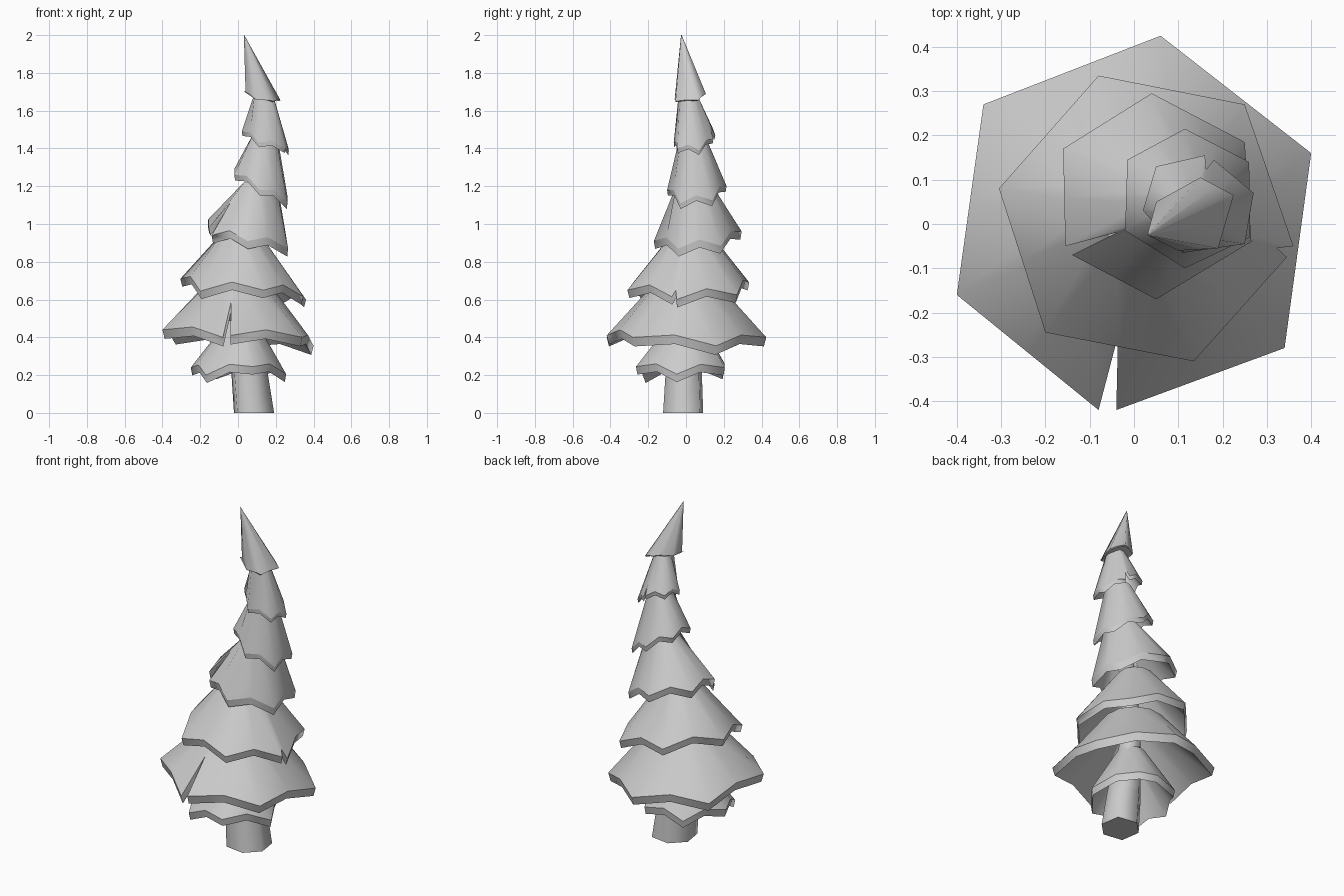
import bpy, bmesh
from math import cos, sin, pi
from mathutils import Vector

cube = bpy.data.objects.get("Cube")
if cube:
    bpy.data.objects.remove(cube, do_unlink=True)

grey = bpy.data.materials.new("plain_grey")
grey.use_nodes = True
colour = (0.6, 0.6, 0.6, 1)
grey.diffuse_color = colour
grey.node_tree.nodes["Principled BSDF"].inputs["Base Color"].default_value = colour


def loft(name, rings):
    """Smooth skin through rings of equal length, with sharp ring edges and capped ends."""
    bm = bmesh.new()
    loops = [[bm.verts.new(p) for p in ring] for ring in rings]
    count = len(loops[0])
    for low, high in zip(loops, loops[1:]):
        for i in range(count):
            j = (i + 1) % count
            bm.faces.new((low[i], low[j], high[j], high[i]))
    bm.faces.new(loops[0])
    bm.faces.new(loops[-1])
    bmesh.ops.recalc_face_normals(bm, faces=bm.faces)
    for face in bm.faces:
        face.smooth = True
    for loop in loops:
        for a, b in zip(loop, loop[1:] + loop[:1]):
            bm.edges.get((a, b)).smooth = False
    mesh = bpy.data.meshes.new(name)
    bm.to_mesh(mesh)
    bm.free()
    mesh.materials.append(grey)
    bpy.context.collection.objects.link(bpy.data.objects.new(name, mesh))


def tier(name, centre, radius, corners, raise_mid=0.035, lip=0.042, depth=0.05, cut=0.6):
    """Drooping skirt: pointed corners, raised edge middles and a split
    wherever two neighbouring corners almost touch."""
    centre = Vector(centre)

    def collar(p, r):
        flat = Vector((p.x - centre.x, p.y - centre.y, 0)).normalized()
        return centre + flat * r

    points = [Vector(c) for c in corners]
    rim = []
    for a, b in zip(points, points[1:] + points[:1]):
        mid = (a + b) / 2
        if (a - b).length < 0.06:
            mid = mid.lerp(collar(mid, radius), cut)
        else:
            mid.z += raise_mid
        rim += [a, mid]
    top = [collar(p, radius) for p in rim]
    under = [Vector((centre.x + (p.x - centre.x) * 0.97,
                     centre.y + (p.y - centre.y) * 0.97, p.z - lip)) for p in rim]
    inner = [collar(p, radius * 0.8) - Vector((0, 0, depth)) for p in rim]
    loft(name, [top, rim, under, inner])


# Leaning six-sided trunk, wider on one diagonal, running up inside the branches
stations = [(0.085, -0.015, 0, 1), (0.06, -0.012, 0.22, 0.9), (0.03, 0, 0.5, 0.6),
            (0.03, 0.01, 0.7, 0.5), (0.1, 0.03, 1.2, 0.4), (0.13, 0.02, 1.6, 0.25)]
spokes = [(cos(pi / 4 + k * pi / 3) * r, sin(pi / 4 + k * pi / 3) * r)
          for k, r in enumerate([0.125, 0.11, 0.11] * 2)]
loft("trunk", [[(x + u * s, y + v * s, z) for u, v in spokes] for x, y, z, s in stations])

# Branch tiers from the ground up, corners counter-clockwise
tier("branch_tier_1", (0.02, 0, 0.49), 0.075, [
    (0.255, -0.05, 0.205), (0.13, 0.205, 0.24), (-0.12, 0.2, 0.22),
    (-0.25, -0.02, 0.24), (-0.17, -0.22, 0.2), (0.08, -0.265, 0.245)])

tier("branch_tier_2", (0, 0, 0.69), 0.165, [
    (0.4, 0.16, 0.355), (0.06, 0.425, 0.4), (-0.34, 0.27, 0.41), (-0.4, -0.16, 0.44),
    (-0.08, -0.42, 0.4), (-0.04, -0.42, 0.41), (0.34, -0.28, 0.4)], lip=0.048, cut=0.65)

tier("branch_tier_3", (0.015, 0.03, 0.96), 0.095, [
    (0.36, -0.05, 0.6), (0.25, 0.27, 0.625), (-0.08, 0.335, 0.69), (-0.305, 0.08, 0.71),
    (-0.2, -0.245, 0.645), (0.135, -0.31, 0.65), (0.345, -0.075, 0.615)], 0.045, cut=0.12)

tier("branch_tier_4", (0.12, 0.04, 1.22), 0.09, [
    (0.265, -0.04, 0.87), (0.25, 0.185, 0.885), (0.04, 0.295, 0.96), (-0.16, 0.17, 0.99),
    (-0.155, -0.05, 0.98), (-0.14, -0.07, 0.94), (0.05, -0.17, 0.91)], 0.04, cut=0.6)

tier("branch_tier_5", (0.14, 0.035, 1.46), 0.07, [
    (0.262, -0.03, 1.11), (0.26, 0.14, 1.125), (0.115, 0.215, 1.2),
    (-0.015, 0.145, 1.26), (-0.02, -0.015, 1.26), (0.115, -0.1, 1.18)], lip=0.03)

tier("branch_tier_6", (0.135, 0.01, 1.68), 0.052, [
    (0.25, -0.045, 1.4), (0.27, 0.07, 1.39), (0.18, 0.145, 1.45), (0.16, 0.155, 1.47),
    (0.05, 0.13, 1.49), (0.02, 0.03, 1.49), (0.11, -0.065, 1.43)], 0.025, 0.024, cut=0.3)

# Bent pointed tip
tier("tree_tip", (0.03, -0.025, 2), 0.003, [
    (0.19, -0.055, 1.65), (0.225, 0.065, 1.655), (0.15, 0.105, 1.69),
    (0.05, 0.05, 1.7), (0.04, -0.02, 1.7), (0.1, -0.06, 1.66)], 0.005, 0.004, 0.3)
